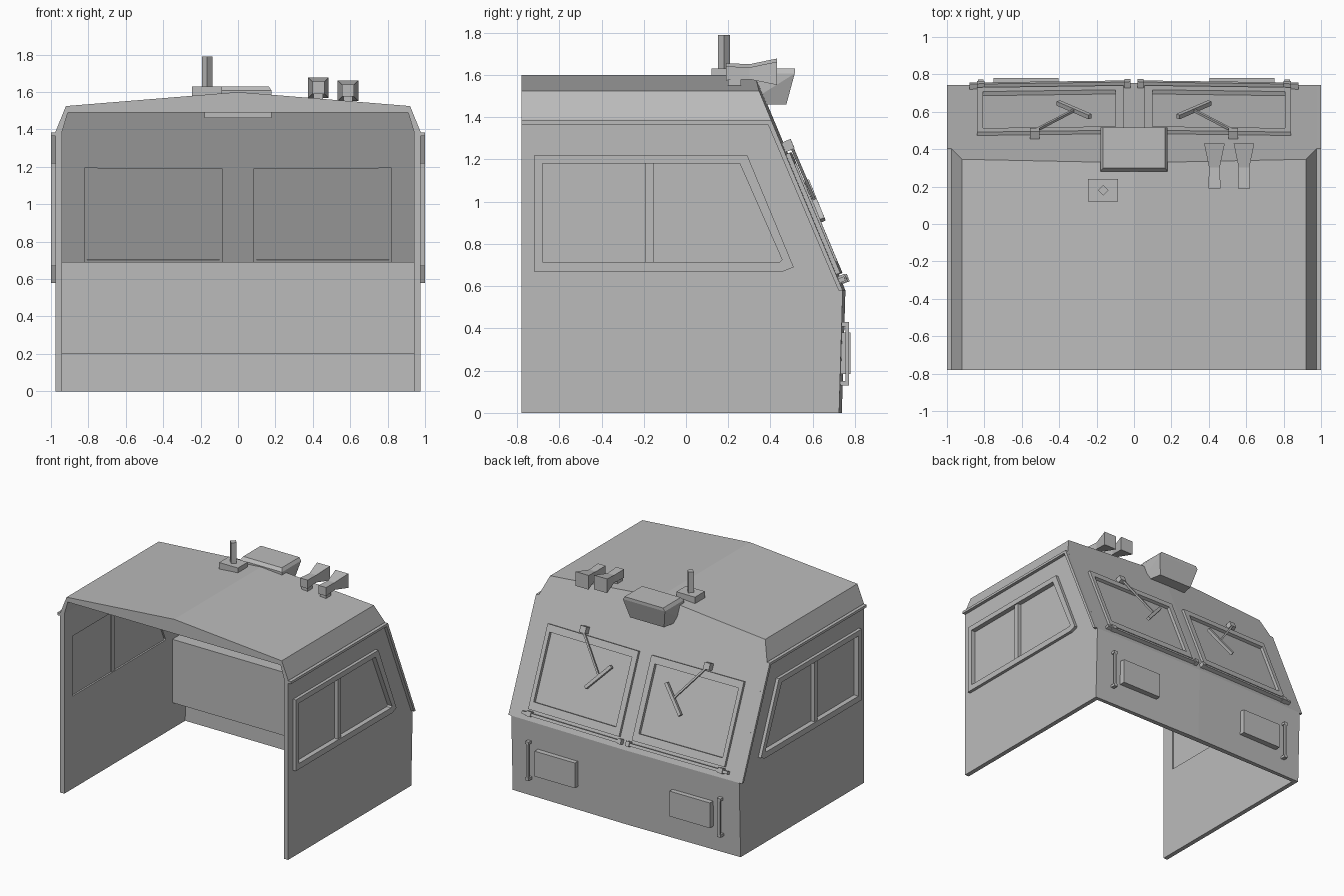
import bpy, bmesh
from mathutils import Vector

cube = bpy.data.objects.get("Cube")
if cube:
    bpy.data.objects.remove(cube, do_unlink=True)

grey = bpy.data.materials.new("plain grey")
grey.use_nodes = True
grey.diffuse_color = (0.5, 0.5, 0.5, 1)
grey.node_tree.nodes["Principled BSDF"].inputs["Base Color"].default_value = (0.5, 0.5, 0.5, 1)


def finish(name, bm):
    bmesh.ops.recalc_face_normals(bm, faces=bm.faces)
    mesh = bpy.data.meshes.new(name)
    bm.to_mesh(mesh)
    bm.free()
    mesh.materials.append(grey)
    obj = bpy.data.objects.new(name, mesh)
    bpy.context.collection.objects.link(obj)
    return obj


def hull(name, points):
    bm = bmesh.new()
    for p in points:
        bm.verts.new(p)
    bmesh.ops.convex_hull(bm, input=bm.verts[:])
    bmesh.ops.dissolve_limit(bm, angle_limit=0.002, verts=bm.verts, edges=bm.edges)
    return finish(name, bm)


def box(name, x, y, z):
    return hull(name, [(a, b, c) for a in x for b in y for c in z])


def both(points):
    return [(s * x, y, z) for x, y, z in points for s in (1, -1)]


def slab(name, outline, d0, d1, place):
    """Solid plate with an outline on a wall, between two depths."""
    bm = bmesh.new()
    loops = [[bm.verts.new(place(a, b, d)) for a, b in outline] for d in (d0, d1)]
    for loop in loops:
        bm.faces.new(loop)
    n = len(outline)
    for i in range(n):
        j = (i + 1) % n
        bm.faces.new((loops[0][i], loops[0][j], loops[1][j], loops[1][i]))
    return finish(name, bm)


def ring(name, outer, inner, d0, d1, place):
    """Frame between two outlines on a wall."""
    bm = bmesh.new()
    loops = [[bm.verts.new(place(a, b, d)) for a, b in pts]
             for pts, d in ((outer, d0), (outer, d1), (inner, d1), (inner, d0))]
    n = len(outer)
    for k in range(4):
        p, q = loops[k], loops[(k + 1) % 4]
        for i in range(n):
            j = (i + 1) % n
            bm.faces.new((p[i], p[j], q[j], q[i]))
    return finish(name, bm)


def cut(target, cutter):
    mod = target.modifiers.new("cut", 'BOOLEAN')
    mod.object = cutter
    mod.solver = 'EXACT'
    bpy.context.view_layer.objects.active = target
    bpy.ops.object.modifier_apply(modifier=mod.name)
    bpy.data.objects.remove(cutter, do_unlink=True)


def rect(a0, a1, b0, b1):
    return [(a0, b0), (a1, b0), (a1, b1), (a0, b1)]


def on_side(s):
    return lambda y, z, d: Vector((s * (0.975 + d), y, z))


def on_screen(s):
    # sloped front wall, slightly pointed along its centre
    return lambda x, z, d: Vector((s * x, 0.742 - 0.42 * (z - 0.58) + 0.013 * (1 - x / 0.975)
                                   + 0.922 * d, z + 0.387 * d))


def bar(name, p, q, width, normal):
    """Square bar between two points."""
    along = (q - p).normalized()
    side = along.cross(normal).normalized() * width / 2
    up = side.cross(along).normalized() * width / 2
    return hull(name, [e + i * side + j * up for e in (p, q) for i in (1, -1) for j in (1, -1)])


# Cab shell: hollow, open at one end and underneath
section = [(0.975, 0), (0.975, 1.39), (0.92, 1.525), (0, 1.6)]
nose = [(0.975, 0.725, 0), (0.975, 0.742, 0.58), (0.975, 0.402, 1.39), (0.92, 0.346, 1.525),
        (0, 0.327, 1.6), (0, 0.755, 0.58), (0, 0.738, 0)]
shell = hull("cab_shell", both([(x, -0.78, z) for x, z in section] + nose))
room = [(0.94, -0.1), (0.94, 1.39), (0.91, 1.49)]
cut(shell, hull("room_cutter", both(
    [(x, -0.9, z) for x, z in room] +
    [(0.94, 0.695, -0.1), (0.94, 0.71, 0.58), (0.94, 0.37, 1.39), (0.91, 0.328, 1.49)])))

side_outer = [(-0.72, 1.22), (0.29, 1.22), (0.51, 0.69), (0.46, 0.67), (-0.72, 0.67)]
side_inner = [(-0.68, 1.18), (0.255, 1.18), (0.455, 0.725), (0.445, 0.715), (-0.68, 0.715)]
screen_outer = rect(0.055, 0.84, 0.655, 1.225)
screen_inner = rect(0.098, 0.808, 0.71, 1.175)
gutter = [(-0.78, 1.385), (0.404, 1.385), (0.742, 0.58), (0.722, 0.58), (0.388, 1.366), (-0.78, 1.366)]

for s, word in ((1, "left"), (-1, "right")):
    side, screen = on_side(s), on_screen(s)
    # Side window
    cut(shell, slab("cutter", side_inner, -0.1, 0.1, side))
    ring("side_window_frame_" + word, side_outer, side_inner, -0.005, 0.024, side)
    slab("side_window_pane_" + word, side_inner, -0.022, -0.014, side)
    slab("side_window_post_" + word, rect(-0.195, -0.155, 0.715, 1.18), -0.03, 0.015, side)
    # Rain gutter running down the front corner
    slab("gutter_" + word, gutter, -0.002, 0.025, side)
    # Windscreen
    cut(shell, slab("cutter", rect(0.082, 0.82, 0.69, 1.205), -0.1, 0.1, screen))
    ring("windscreen_frame_" + word, screen_outer, screen_inner, -0.018, 0.02, screen)
    slab("windscreen_pane_" + word, screen_inner, -0.012, -0.004, screen)
    slab("windscreen_sill_" + word, rect(0.02, 0.88, 0.615, 0.635), -0.005, 0.03, screen)
    slab("sill_end_" + word, rect(0.02, 0.05, 0.61, 0.645), 0, 0.036, screen)
    slab("sill_outer_end_" + word, rect(0.80, 0.84, 0.61, 0.645), 0, 0.036, screen)
    # Wiper
    n = Vector((0, 0.922, 0.387))
    slab("wiper_pivot_" + word, rect(0.505, 0.555, 1.235, 1.28), -0.005, 0.045, screen)
    bar("wiper_arm_" + word, screen(0.53, 1.25, 0.035), screen(0.31, 0.985, 0.035), 0.014, n)
    bar("wiper_blade_" + word, screen(0.235, 1.08, 0.035), screen(0.405, 0.90, 0.035), 0.024, n)
    # Front lamp housing and grab handle
    box("lamp_housing_" + word, (s * 0.405, s * 0.75), (0.72, 0.78), (0.185, 0.38))
    box("grab_handle_" + word, (s * 0.81, s * 0.83), (0.755, 0.772), (0.13, 0.43))
    for z in (0.13, 0.41):
        box("handle_bracket_" + word, (s * 0.805, s * 0.835), (0.72, 0.772), (z, z + 0.02))

# Desk along the inside of the front wall
hull("desk", [(x, y, z) for x in (-0.94, 0.94) for y, z in
              ((0.54, 0.2), (0.715, 0.2), (0.715, 0.6), (0.68, 0.69), (0.54, 0.69))])

# Headlight box above the windscreen
hull("headlight_box", both([
    (0.165, 0.30, 1.63), (0.165, 0.515, 1.63), (0.18, 0.28, 1.607), (0.18, 0.515, 1.607),
    (0.18, 0.28, 1.46), (0.145, 0.475, 1.46)]))

# Aerial
box("aerial_base", (-0.245, -0.085), (0.12, 0.24), (1.57, 1.63))
hull("aerial_mast", [(-0.165 + a, 0.18 + b, z) for z in (1.62, 1.79)
                     for a, b in ((0.028, 0), (-0.028, 0), (0, 0.028), (0, -0.028))])

# Twin horns: body, flared bell and foot
for x, z in ((0.43, 1.623), (0.588, 1.608)):
    def square(y, r):
        return [(x + i * r, y, z + j * r) for i in (1, -1) for j in (1, -1)]
    hull("horn_body", square(0.19, 0.033) + square(0.31, 0.028))
    hull("horn_bell", square(0.30, 0.028) + square(0.43, 0.055))
    box("horn_foot", (x - 0.025, x + 0.025), (0.2, 0.26), (1.53, z))
